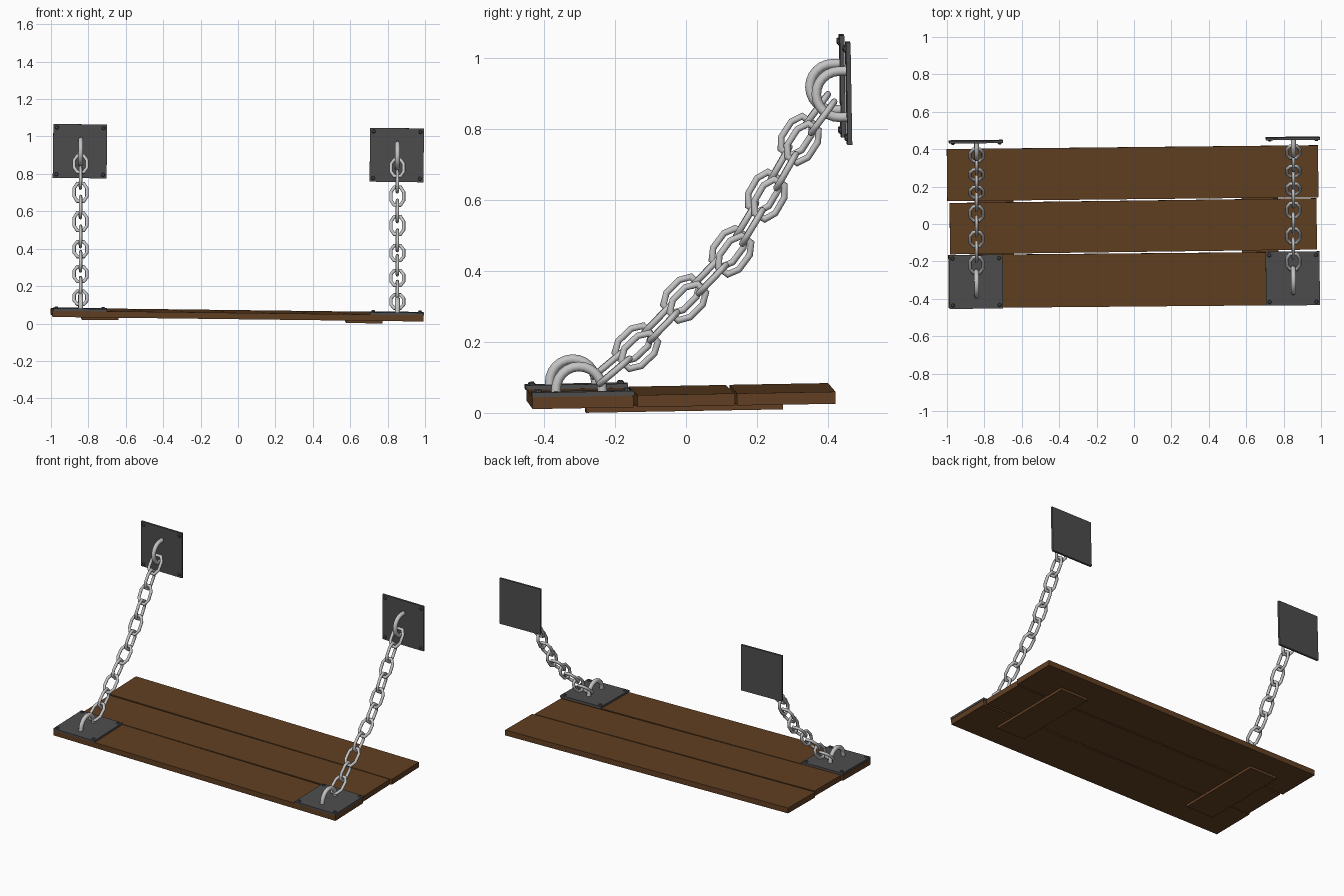
import bpy, bmesh, math
from mathutils import Matrix, Vector, Euler

if "Cube" in bpy.data.objects:
    bpy.data.objects.remove(bpy.data.objects["Cube"])


def material(name, col):
    m = bpy.data.materials.new(name)
    m.diffuse_color = (*col, 1)
    m.use_nodes = True
    m.node_tree.nodes["Principled BSDF"].inputs["Base Color"].default_value = m.diffuse_color
    return m


WOOD = material("brown wood", (0.12, 0.05, 0.016))
IRON = material("dark iron", (0.075, 0.075, 0.075))
STEEL = material("light steel", (0.55, 0.55, 0.55))

# The whole shelf hangs slightly crooked
TILT = Euler((math.radians(1.0), math.radians(0.7), math.radians(0.6))).to_matrix().to_4x4()


def finish(name, bm, mat):
    bmesh.ops.recalc_face_normals(bm, faces=bm.faces)
    me = bpy.data.meshes.new(name)
    bm.to_mesh(me)
    bm.free()
    me.materials.append(mat)
    return me


def place(name, mesh, x, y, z, rot=Matrix()):
    """y and z are given at the middle of the shelf; x runs along its tilt."""
    ob = bpy.data.objects.new(name, mesh)
    bpy.context.collection.objects.link(ob)
    ob.matrix_world = Matrix.Translation(TILT @ Vector((x, 0, 0)) + Vector((0, y, z))) @ TILT @ rot
    return ob


def add_box(bm, sx, sy, sz):
    bmesh.ops.create_cube(bm, size=1, matrix=Matrix.Diagonal((sx, sy, sz, 1)))


def tube(name, path, radius, closed, sides=8):
    """Sweep a round section along a flat path in the YZ plane."""
    bm = bmesh.new()
    pts = [Vector((0, u, v)) for u, v in path]
    n = len(pts)
    rings = []
    for i, p in enumerate(pts):
        a = pts[i - 1] if closed or i > 0 else p
        b = pts[(i + 1) % n] if closed or i < n - 1 else p
        d1 = (p - a).normalized()
        d2 = (b - p).normalized()
        t = (d1 + d2).normalized()
        side = t.cross(Vector((1, 0, 0)))
        stretch = 1 / max(0.5, t.dot(d2 if d2.length else d1))
        rings.append([bm.verts.new(p + side * (radius * stretch * math.cos(k * math.tau / sides))
                                   + Vector((radius * math.sin(k * math.tau / sides), 0, 0)))
                      for k in range(sides)])
    for i in range(n if closed else n - 1):
        r, s = rings[i], rings[(i + 1) % n]
        for k in range(sides):
            bm.faces.new((r[k], r[(k + 1) % sides], s[(k + 1) % sides], s[k]))
    if not closed:
        bm.faces.new(rings[0])
        bm.faces.new(rings[-1])
    for f in bm.faces:
        f.smooth = len(f.verts) == 4
    return finish(name, bm, STEEL)


# Planks: name, x from, x to, y centre, width, own yaw in degrees
for name, x0, x1, y, w, yaw in (("back_plank", -1.0, 0.985, 0.272, 0.278, 0.0),
                                ("middle_plank", -0.985, 0.977, -0.012, 0.274, 0.15),
                                ("front_plank", -0.992, 0.99, -0.299, 0.284, -0.1)):
    bm = bmesh.new()
    add_box(bm, x1 - x0, w, 0.034)
    place(name, finish(name, bm, WOOD), (x0 + x1) / 2, y, 0.0475 + y * 0.0175,
          Matrix.Rotation(math.radians(yaw), 4, 'Z'))

# Battens under the planks
for name, x in (("left_batten", -0.74), ("right_batten", 0.673)):
    bm = bmesh.new()
    add_box(bm, 0.195, 0.555, 0.018)
    place(name, finish(name, bm, WOOD), x, -0.0125, 0.0235)

# Iron plate with four nail heads
bm = bmesh.new()
add_box(bm, 0.288, 0.288, 0.013)
for sx in (-1, 1):
    for sy in (-1, 1):
        bmesh.ops.create_cone(bm, cap_ends=True, segments=8, radius1=0.011, radius2=0.007, depth=0.007,
                              matrix=Matrix.Translation((sx * 0.125, sy * 0.125, 0.0095)))
plate = finish("plate", bm, IRON)

# Staple: half ring with short legs
R = 0.065
staple_path = [(R, -0.02)] + [(R * math.cos(i * math.pi / 12), R * math.sin(i * math.pi / 12))
                              for i in range(13)] + [(-R, -0.02)]
staple = tube("staple", staple_path, 0.0135, False, 10)

# Chain link: long octagon
link_path = []
for end in (1, -1):
    for i in range(4):
        a = i * math.pi / 3
        link_path.append((0.034 * math.cos(a) * end, (0.0255 + 0.034 * math.sin(a)) * end))
link = tube("link", link_path, 0.009, True)

# Link centres (y, z), from the shelf up to the wall
chain = [(-0.21, 0.128), (-0.14, 0.185), (-0.072, 0.254), (-0.004, 0.322), (0.065, 0.387), (0.128, 0.455),
         (0.178, 0.534), (0.226, 0.612), (0.273, 0.691), (0.32, 0.77), (0.376, 0.843)]

wall_turn = Matrix.Rotation(math.pi / 2, 4, 'X')
for side, s in (("left", -1), ("right", 1)):
    x = s * 0.847 + 0.002
    place(side + "_shelf_plate", plate, x, -0.3, 0.065)
    place(side + "_wall_plate", plate, x, 0.449, 0.911, wall_turn)
    place(side + "_shelf_staple", staple, x + 0.003, -0.31, 0.076)
    place(side + "_wall_staple", staple, x + 0.003, 0.423, 0.908, wall_turn)
    for i, (y, z) in enumerate(chain):
        a, b = chain[max(i - 1, 0)], chain[min(i + 1, len(chain) - 1)]
        rot = Matrix.Rotation(math.atan2(a[0] - b[0], b[1] - a[1]), 4, 'X')
        if i % 2 == 0:
            rot = rot @ Matrix.Rotation(math.pi / 2, 4, 'Z')
        place(f"{side}_chain_link_{i + 1}", link, x + 0.003, y, z, rot)
